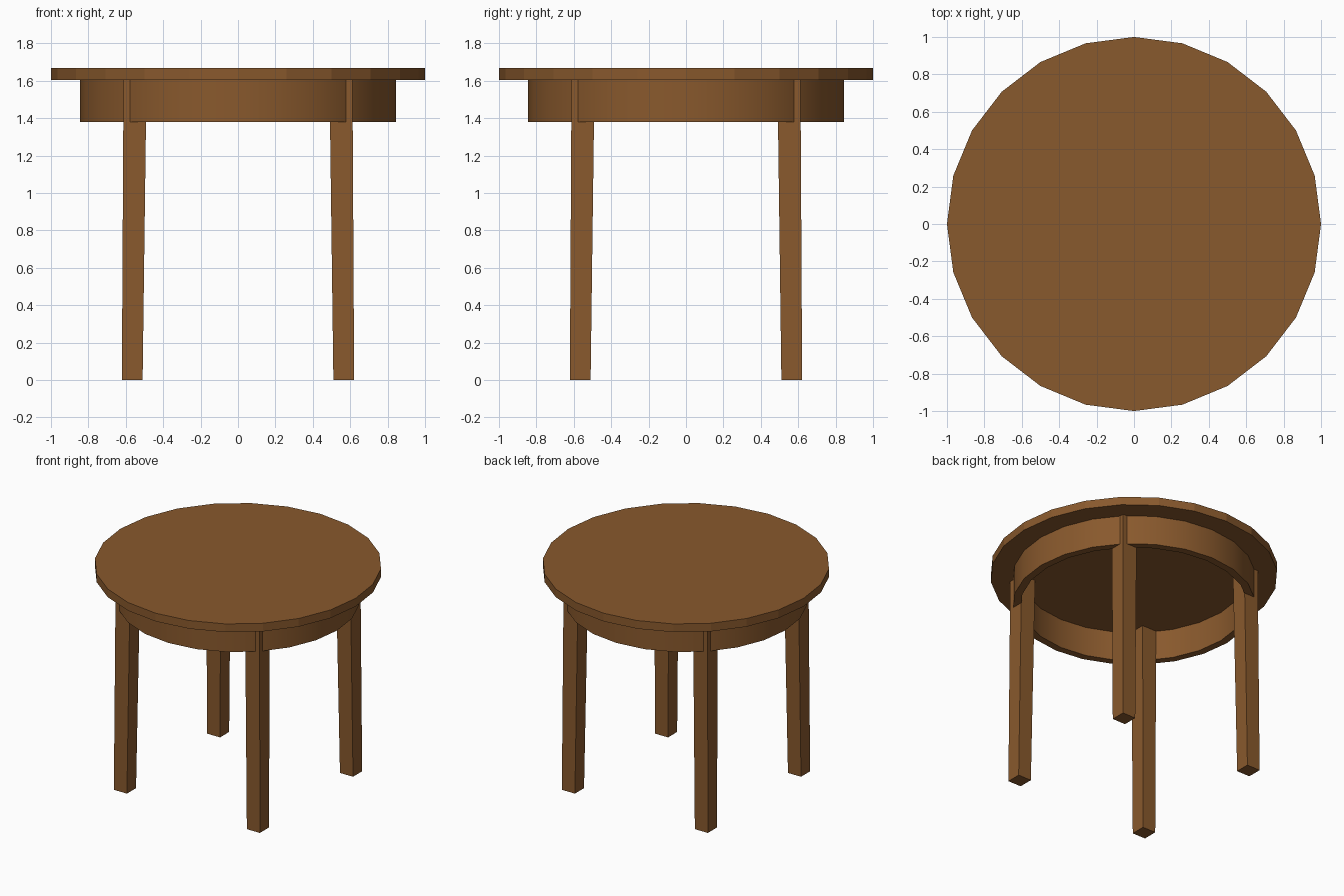
import bpy, bmesh, math

if "Cube" in bpy.data.objects:
    bpy.data.objects.remove(bpy.data.objects["Cube"])

wood = bpy.data.materials.new("brown wood")
wood.diffuse_color = (0.25, 0.10, 0.026, 1)
wood.use_nodes = True
wood.node_tree.nodes["Principled BSDF"].inputs["Base Color"].default_value = wood.diffuse_color


def add_object(name, bm, smooth=False):
    bmesh.ops.recalc_face_normals(bm, faces=bm.faces)
    mesh = bpy.data.meshes.new(name)
    bm.to_mesh(mesh)
    bm.free()
    mesh.materials.append(wood)
    ob = bpy.data.objects.new(name, mesh)
    bpy.context.collection.objects.link(ob)
    if smooth:
        bpy.ops.object.select_all(action='DESELECT')
        ob.select_set(True)
        bpy.context.view_layer.objects.active = ob
        bpy.ops.object.shade_smooth_by_angle(angle=math.radians(30))
    return ob


def ring(bm, radius, z, sides=24):
    return [bm.verts.new((radius * math.cos(2 * math.pi * i / sides),
                          radius * math.sin(2 * math.pi * i / sides), z))
            for i in range(sides)]


def bridge(bm, a, b):
    n = len(a)
    for i in range(n):
        bm.faces.new((a[i], a[(i + 1) % n], b[(i + 1) % n], b[i]))


# Round tabletop: flat-sided disc
bm = bmesh.new()
low, high = ring(bm, 1.0, 1.605), ring(bm, 1.0, 1.668)
bridge(bm, low, high)
bm.faces.new(low)
bm.faces.new(high)
add_object("tabletop", bm)

# Apron: hollow band under the top
bm = bmesh.new()
loops = [ring(bm, r, z) for r, z in
         ((0.845, 1.38), (0.845, 1.605), (0.79, 1.605), (0.79, 1.38))]
for i in range(4):
    bridge(bm, loops[i], loops[(i + 1) % 4])
add_object("apron", bm, smooth=True)

# Four square legs, slightly tapered and splayed
for sx, side in ((-1, "left"), (1, "right")):
    for sy, end in ((-1, "front"), (1, "back")):
        bm = bmesh.new()
        levels = []
        for inner, outer, z in ((0.51, 0.621, 0.0), (0.489, 0.612, 1.605)):
            levels.append([bm.verts.new((sx * x, sy * y, z)) for x, y in
                           ((inner, inner), (outer, inner),
                            (outer, outer), (inner, outer))])
        bridge(bm, *levels)
        bm.faces.new(levels[0])
        bm.faces.new(levels[1])
        add_object(f"{end}_{side}_leg", bm)
